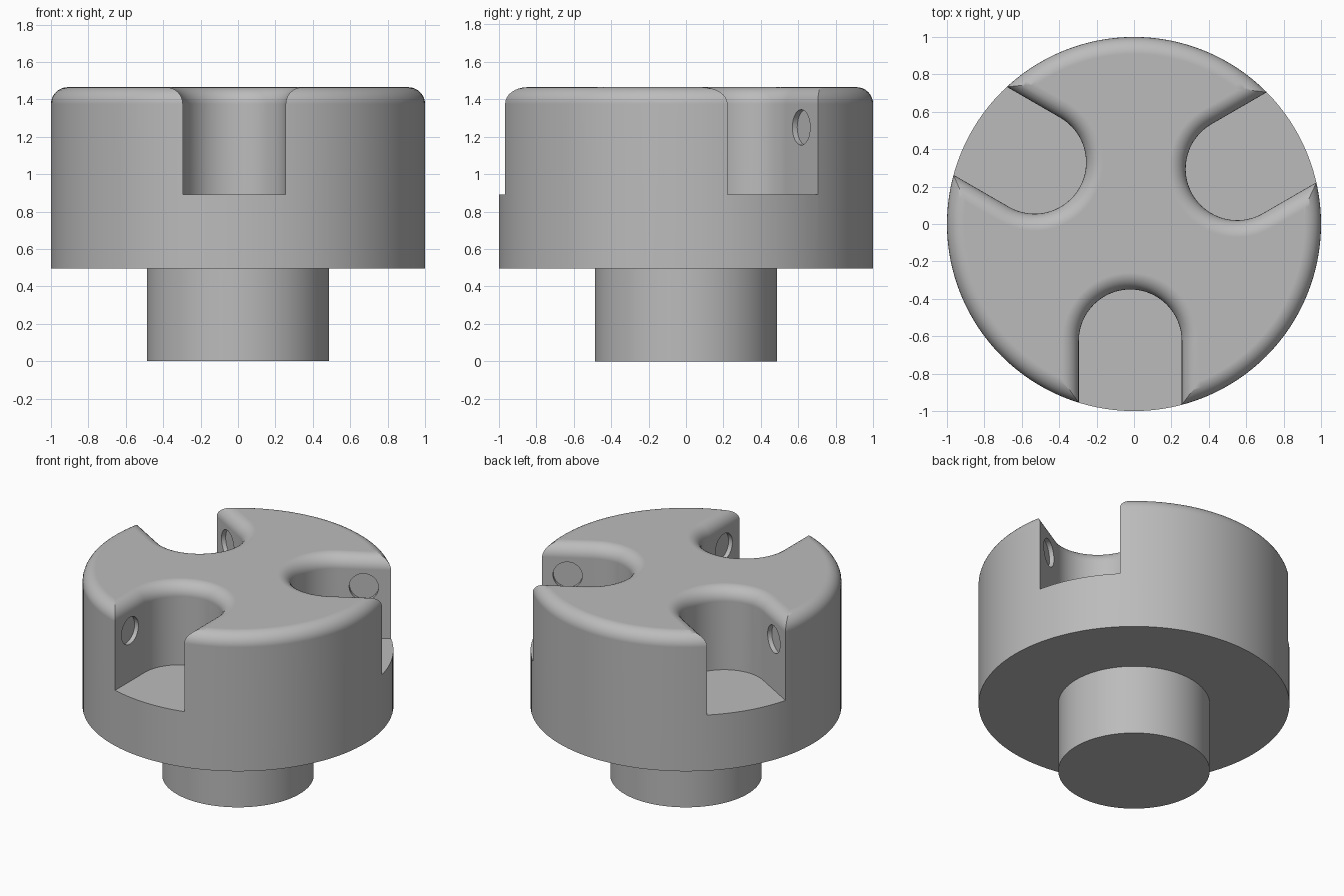
import bpy, bmesh
from math import sin, cos, pi, radians
from mathutils import Matrix

cube = bpy.data.objects.get("Cube")
if cube:
    bpy.data.objects.remove(cube, do_unlink=True)

TOP, BASE, FLOOR = 1.465, 0.495, 0.89
SHAFT_R, FILLET = 0.487, 0.09
SLOT_X, SLOT_Y, SLOT_R = -0.02, -0.625, 0.275
STEPS = 8


def make_object(name, bm):
    bmesh.ops.recalc_face_normals(bm, faces=bm.faces)
    mesh = bpy.data.meshes.new(name)
    bm.to_mesh(mesh)
    bm.free()
    obj = bpy.data.objects.new(name, mesh)
    bpy.context.collection.objects.link(obj)
    return obj


def loft(name, rings):
    """Skin a stack of equal-sized closed rings and cap both ends."""
    bm = bmesh.new()
    loops = [[bm.verts.new(p) for p in ring] for ring in rings]
    for low, high in zip(loops, loops[1:]):
        for i in range(len(low)):
            j = (i + 1) % len(low)
            bm.faces.new((low[i], low[j], high[j], high[i]))
    bm.faces.new(loops[0])
    bm.faces.new(loops[-1])
    return make_object(name, bm)


def circle(r, z, n=128):
    return [(r * cos(2 * pi * i / n), r * sin(2 * pi * i / n), z) for i in range(n)]


def slot_outline(grow, z, n=32):
    """U shape, open towards the rim, widened by grow."""
    r = SLOT_R + grow
    arc = [(SLOT_X + r * cos(pi * i / n), SLOT_Y + r * sin(pi * i / n), z)
           for i in range(n + 1)]
    return arc + [(SLOT_X - r, -1.3, z), (SLOT_X + r, -1.3, z)]


def fillet():
    """Pairs of sideways shift and height along the rounded top edge."""
    for i in range(STEPS + 1):
        a = pi / 2 * i / STEPS
        yield FILLET * (1 - cos(a)), TOP - FILLET + FILLET * sin(a)


# Head and shaft as one turned body with a rounded top rim
rings = [circle(SHAFT_R, 0), circle(SHAFT_R, BASE), circle(1, BASE)]
rings += [circle(1 - d, z) for d, z in fillet()]
body = loft("slotted_head_and_shaft", rings)


def cut(cutter):
    cutter.hide_render = True
    mod = body.modifiers.new("cut", 'BOOLEAN')
    mod.operation = 'DIFFERENCE'
    mod.solver = 'EXACT'
    mod.object = cutter
    bpy.ops.object.modifier_apply(modifier=mod.name)
    bpy.data.objects.remove(cutter, do_unlink=True)


bpy.ops.object.select_all(action='DESELECT')
body.select_set(True)
bpy.context.view_layer.objects.active = body

for k in range(3):
    turn = Matrix.Rotation(radians(120 * k), 4, 'Z')
    # Round-ended slot with a flared top edge
    rings = [slot_outline(0, FLOOR)]
    rings += [slot_outline(d, z) for d, z in fillet()]
    rings.append(slot_outline(FILLET, TOP + 0.2))
    slot = loft("slot_cutter", rings)
    slot.data.transform(turn)
    cut(slot)
    # Shallow round recesses in both slot walls
    bm = bmesh.new()
    bmesh.ops.create_cone(
        bm, cap_ends=True, segments=32, radius1=0.095, radius2=0.095,
        depth=2 * SLOT_R + 0.06,
        matrix=turn @ Matrix.Translation((SLOT_X, -0.79, 1.25))
        @ Matrix.Rotation(pi / 2, 4, 'Y'))
    cut(make_object("recess_cutter", bm))

# Single grey finish
grey = bpy.data.materials.new("plain_grey")
grey.use_nodes = True
colour = (0.5, 0.5, 0.5, 1)
grey.diffuse_color = colour
grey.node_tree.nodes["Principled BSDF"].inputs["Base Color"].default_value = colour
body.data.materials.clear()
body.data.materials.append(grey)
for face in body.data.polygons:
    face.material_index = 0

# Smooth curves, crisp edges, flat top
bpy.ops.object.shade_smooth_by_angle(angle=radians(30))
weighted = body.modifiers.new("weighted_normals", 'WEIGHTED_NORMAL')
weighted.keep_sharp = True
